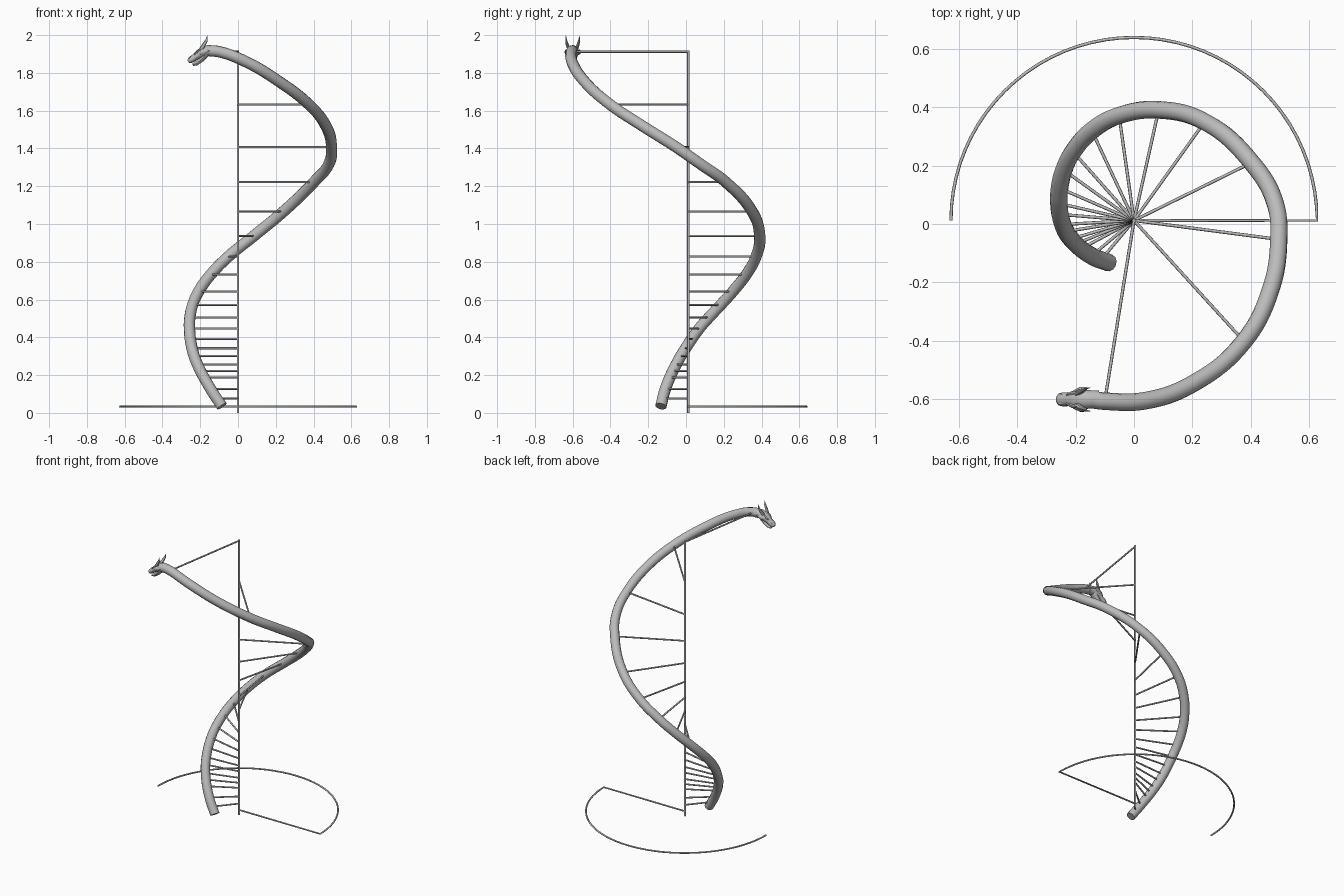
import bpy, bmesh, math
from mathutils import Vector

cube = bpy.data.objects.get("Cube")
if cube:
    bpy.data.objects.remove(cube, do_unlink=True)

# One plain grey metal
GREY = (0.5, 0.5, 0.5, 1)
metal = bpy.data.materials.new("grey metal")
metal.use_nodes = True
metal.diffuse_color = GREY
metal.node_tree.nodes["Principled BSDF"].inputs["Base Color"].default_value = GREY

AXIS_Y = 0.012
ROD = 0.0055


def add_curve(name, points, radius, kind="POLY", sides=2):
    """Round bar swept along the points."""
    data = bpy.data.curves.new(name, "CURVE")
    data.dimensions = "3D"
    data.bevel_depth = radius
    data.bevel_resolution = sides
    data.resolution_u = 8
    data.use_fill_caps = True
    spline = data.splines.new(kind)
    if kind == "BEZIER":
        spline.bezier_points.add(len(points) - 1)
        for knot, p in zip(spline.bezier_points, points):
            knot.co = p
            knot.handle_left_type = knot.handle_right_type = "AUTO"
    else:
        spline.points.add(len(points) - 1)
        for knot, p in zip(spline.points, points):
            knot.co = (*p, 1)
    data.materials.append(metal)
    obj = bpy.data.objects.new(name, data)
    bpy.context.collection.objects.link(obj)
    return obj


def add_loft(name, sections, sides=12):
    """Skin over ellipses given as centre, half width and half height."""
    bm = bmesh.new()
    centres = [Vector(s[0]) for s in sections]
    rings = []
    for i, (c, w, h) in enumerate(sections):
        along = (centres[min(i + 1, len(centres) - 1)] - centres[max(i - 1, 0)]).normalized()
        side = Vector((0, 1, 0))
        side = (side - along * side.dot(along)).normalized()
        up = along.cross(side)
        turns = [math.tau * k / sides for k in range(sides)]
        rings.append([bm.verts.new(centres[i] + side * w * math.cos(t) + up * h * math.sin(t))
                      for t in turns])
    for a, b in zip(rings, rings[1:]):
        for k in range(sides):
            n = (k + 1) % sides
            bm.faces.new((a[k], a[n], b[n], b[k]))
    bm.faces.new(rings[0])
    bm.faces.new(rings[-1])
    bmesh.ops.recalc_face_normals(bm, faces=bm.faces)
    mesh = bpy.data.meshes.new(name)
    bm.to_mesh(mesh)
    bm.free()
    mesh.materials.append(metal)
    obj = bpy.data.objects.new(name, mesh)
    bpy.context.collection.objects.link(obj)
    bpy.ops.object.select_all(action="DESELECT")
    obj.select_set(True)
    bpy.context.view_layer.objects.active = obj
    bpy.ops.object.shade_smooth_by_angle(angle=math.radians(40))
    return obj


# Long body, a widening spiral that climbs around the pole
path = [Vector(p) for p in (
    (-.085, -.133, .035), (-.147, -.108, .13), (-.216, -.05, .26), (-.244, 0, .345),
    (-.257, .073, .45), (-.254, .126, .51), (-.239, .187, .575), (-.207, .25, .645),
    (-.142, .321, .735), (-.048, .372, .83), (.088, .39, .94), (.245, .348, 1.07),
    (.405, .207, 1.225), (.48, .08, 1.315), (.495, -.057, 1.41), (.464, -.235, 1.522),
    (.373, -.405, 1.635), (.212, -.54, 1.758), (.04, -.604, 1.86), (-.1, -.606, 1.912),
    (-.15, -.6, 1.917))]
add_curve("spiral_body", path, 0.03, "BEZIER", 4)


def body_at(z):
    for a, b in zip(path, path[1:]):
        if a.z <= z <= b.z:
            return a.lerp(b, (z - a.z) / (b.z - a.z))
    return path[-2]


# Centre pole and the rungs that tie the body to it
add_curve("centre_pole", [(0, AXIS_Y, 0), (0, AXIS_Y, 1.918)], 0.0065)
heights = (.077, .127, .187, .222, .257, .302, .342, .392, .446, .506, .572,
           .642, .732, .827, .937, 1.067, 1.222, 1.407, 1.632, 1.912)
for i, z in enumerate(heights):
    end = body_at(z)
    add_curve(f"rung_{i + 1}", [(0, AXIS_Y, z), (end.x, end.y, z)], ROD)

# Base: a half ring with one spoke
RING, BASE_Z = 0.626, 0.033
arc = [(RING * math.cos(math.pi * i / 40), AXIS_Y + RING * math.sin(math.pi * i / 40), BASE_Z)
       for i in range(41)]
add_curve("base_half_ring", [(0, AXIS_Y, BASE_Z)] + arc, ROD)

# Head: skull with snout, and an open lower jaw
HEAD_Y = -0.6


def at(x, z, y=0):
    return (x, HEAD_Y + y, z)


add_loft("skull", [
    (at(-.12, 1.915), .03, .03), (at(-.16, 1.918), .032, .029),
    (at(-.185, 1.911), .036, .027), (at(-.205, 1.899), .031, .025),
    (at(-.222, 1.887), .023, .019), (at(-.243, 1.873), .024, .018),
    (at(-.256, 1.864), .021, .015), (at(-.263, 1.859), .012, .008)])
add_loft("lower_jaw", [
    (at(-.168, 1.9), .026, .016), (at(-.195, 1.87), .022, .014),
    (at(-.22, 1.85), .018, .011), (at(-.24, 1.843), .012, .007)])

# Paired horns, ears, brows and nostrils
for side, s in (("left", -1), ("right", 1)):
    add_loft(f"{side}_horn", [
        (at(-.195, 1.925, s * .02), .009, .011), (at(-.18, 1.95, s * .029), .008, .01),
        (at(-.167, 1.972, s * .034), .005, .007), (at(-.162, 1.997, s * .036), .001, .001)], 8)
    add_loft(f"{side}_ear", [
        (at(-.205, 1.905, s * .026), .006, .012), (at(-.182, 1.911, s * .036), .007, .014),
        (at(-.15, 1.92, s * .04), .001, .002)], 8)
    add_loft(f"{side}_brow", [
        (at(-.23, 1.897, s * .015), .004, .004), (at(-.212, 1.914, s * .021), .008, .007),
        (at(-.185, 1.932, s * .024), .005, .005)], 8)
    add_loft(f"{side}_nostril", [
        (at(-.237, 1.888, s * .012), .005, .004), (at(-.25, 1.88, s * .013), .008, .006),
        (at(-.26, 1.868, s * .011), .004, .004)], 8)
